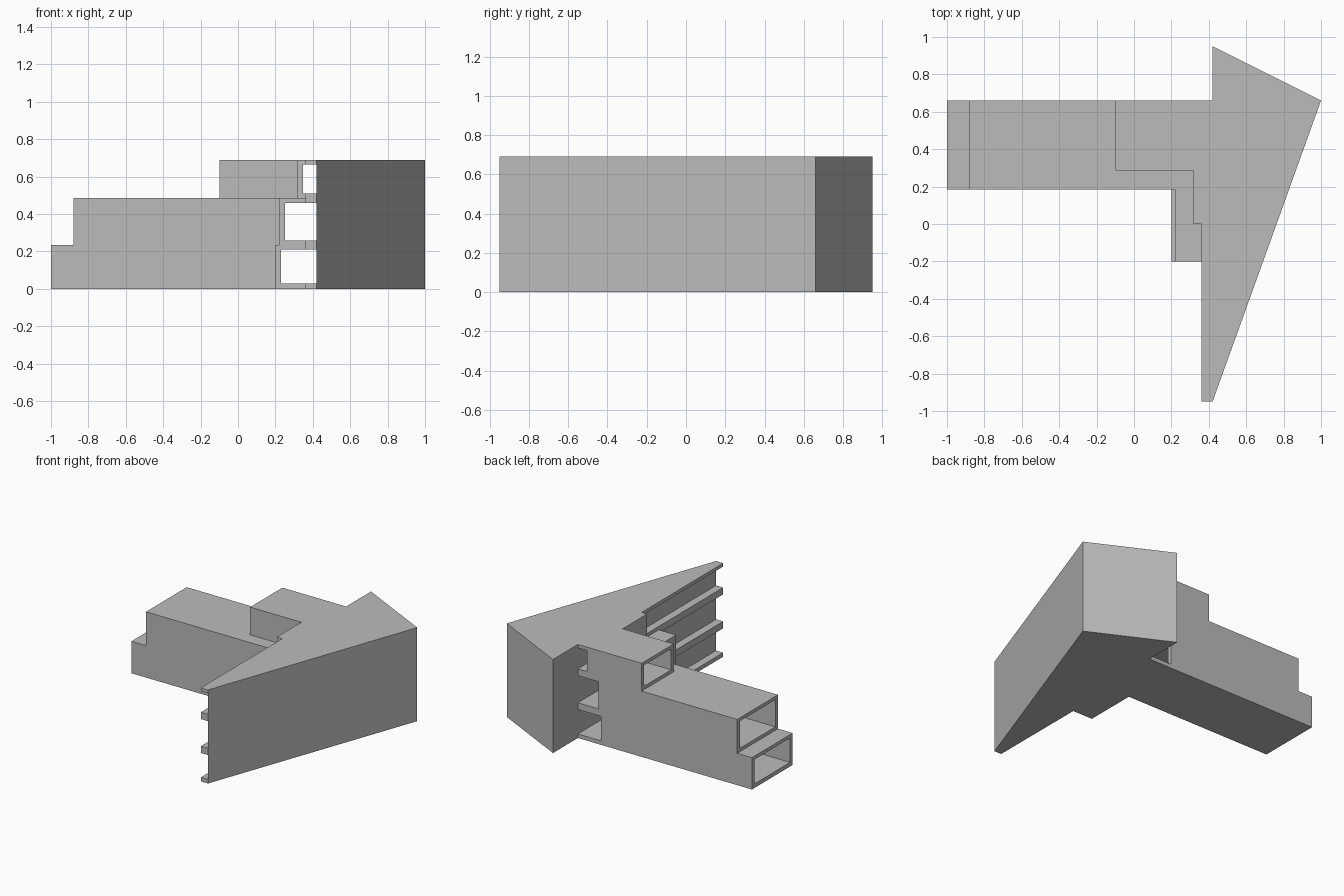
import bpy
import bmesh

cube = bpy.data.objects.get("Cube")
if cube:
    bpy.data.objects.remove(cube, do_unlink=True)

GREY = (0.5, 0.5, 0.5, 1.0)
mat = bpy.data.materials.new("plain grey")
mat.use_nodes = True
mat.diffuse_color = GREY
mat.node_tree.nodes["Principled BSDF"].inputs["Base Color"].default_value = GREY


def prism(name, outline, z0, z1):
    """Extrude a plan outline from z0 to z1."""
    bm = bmesh.new()
    base = bm.faces.new([bm.verts.new((x, y, z0)) for x, y in outline])
    top = bmesh.ops.extrude_face_region(bm, geom=[base])["geom"]
    verts = [g for g in top if isinstance(g, bmesh.types.BMVert)]
    bmesh.ops.translate(bm, verts=verts, vec=(0, 0, z1 - z0))
    bmesh.ops.recalc_face_normals(bm, faces=bm.faces)
    mesh = bpy.data.meshes.new(name)
    bm.to_mesh(mesh)
    bm.free()
    mesh.materials.append(mat)
    obj = bpy.data.objects.new(name, mesh)
    bpy.context.collection.objects.link(obj)
    return obj


def box(name, x0, x1, y0, y1, z0, z1):
    return prism(name, [(x0, y0), (x1, y0), (x1, y1), (x0, y1)], z0, z1)


WALL = 0.03
BACK = 0.66    # rear wall of the ducts
FACE = 0.42    # flat side of the wedge
HEIGHT = 0.69


def duct(name, end, side, front, inner, z0, z1, c0, c1):
    """L-shaped hollow duct, open at its far end, its front and its rear corner."""
    body = prism(name, [(end, side), (inner, side), (inner, front),
                        (FACE, front), (FACE, BACK), (end, BACK)], z0, z1)
    x, y = inner + WALL, side + WALL
    cutter = prism(name + "_cutter",
                   [(end - 0.1, y), (x, y), (x, front - 0.1), (0.5, front - 0.1),
                    (0.5, BACK + 0.1), (x, BACK + 0.1), (x, BACK - WALL),
                    (end - 0.1, BACK - WALL)], c0, c1)
    cutter.hide_render = True
    mod = body.modifiers.new("hollow", 'BOOLEAN')
    mod.operation = 'DIFFERENCE'
    mod.solver = 'EXACT'
    mod.object = cutter
    bpy.context.view_layer.objects.active = body
    bpy.ops.object.modifier_apply(modifier=mod.name)
    bpy.data.objects.remove(cutter, do_unlink=True)


# Solid wedge
prism("wedge", [(FACE, -0.95), (1.0, 0.66), (FACE, 0.95)], 0, HEIGHT)

# Three stacked ducts
duct("lower_duct", -1.0, 0.185, -0.2, 0.2, 0, 0.235, 0.03, 0.21)
duct("middle_duct", -0.88, 0.185, -0.2, 0.22, 0.235, 0.485, 0.26, 0.46)
duct("upper_duct", -0.1, 0.285, 0.0, 0.317, 0.485, HEIGHT, 0.51, 0.665)

# Long flanges along the flat side of the wedge
for name, z0, z1, rear in (("bottom_flange", 0, 0.03, -0.2),
                           ("lower_flange", 0.21, 0.26, -0.2),
                           ("upper_flange", 0.46, 0.51, 0),
                           ("top_flange", 0.665, HEIGHT, 0)):
    box(name, 0.362, FACE, -0.95, rear, z0, z1)
